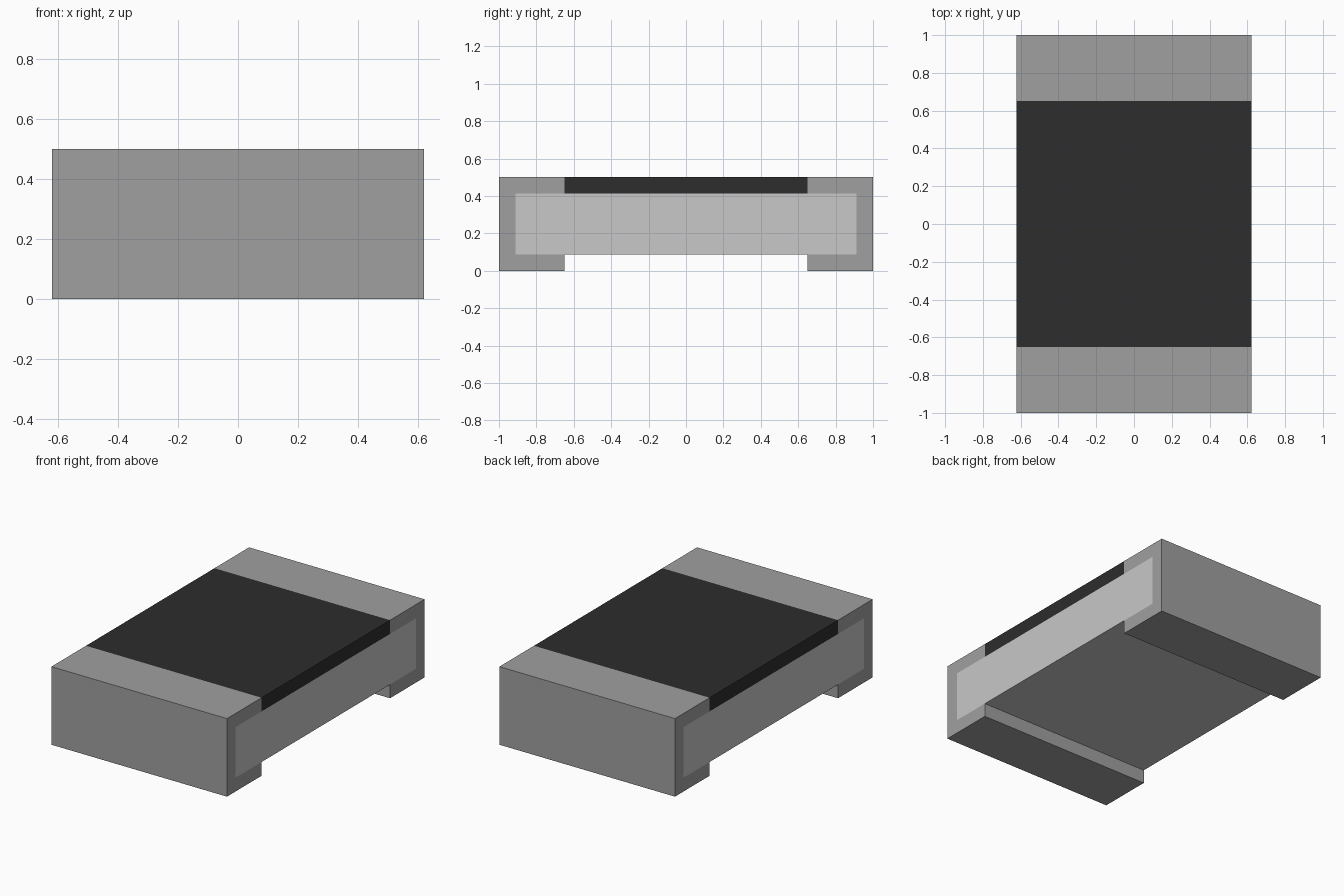
import bpy
import bmesh

HALF_W = 0.622            # half width in x
END, LIP = 1.0, 0.65      # outer end and inner lip edge in y
HEIGHT, WALL = 0.5, 0.088 # total height and metal thickness

cube = bpy.data.objects.get("Cube")
if cube:
    bpy.data.objects.remove(cube, do_unlink=True)


def material(name, value):
    mat = bpy.data.materials.new(name)
    mat.use_nodes = True
    colour = (value, value, value, 1)
    mat.diffuse_color = colour
    mat.node_tree.nodes["Principled BSDF"].inputs["Base Color"].default_value = colour
    return mat


def extrude_profile(name, points, mat):
    """Extrude a (y, z) outline across the full width."""
    bm = bmesh.new()
    face = bm.faces.new([bm.verts.new((-HALF_W, y, z)) for y, z in points])
    result = bmesh.ops.extrude_face_region(bm, geom=[face])
    moved = [v for v in result["geom"] if isinstance(v, bmesh.types.BMVert)]
    bmesh.ops.translate(bm, verts=moved, vec=(2 * HALF_W, 0, 0))
    bmesh.ops.recalc_face_normals(bm, faces=bm.faces)
    mesh = bpy.data.meshes.new(name)
    bm.to_mesh(mesh)
    bm.free()
    mesh.materials.append(mat)
    obj = bpy.data.objects.new(name, mesh)
    bpy.context.collection.objects.link(obj)
    return obj


def rectangle(y, low, high):
    return [(-y, low), (y, low), (y, high), (-y, high)]


metal = material("terminal grey", 0.352)
ceramic = material("ceramic light grey", 0.578)
coating = material("coating black", 0.026)

# Ceramic core and the dark coating lying on it between the terminals
inner = END - WALL
top = HEIGHT - WALL
extrude_profile("ceramic_body", rectangle(inner, WALL, top), ceramic)
extrude_profile("top_coating", rectangle(LIP, top, HEIGHT), coating)

# C-shaped metal caps wrapping both ends
c_shape = [(LIP, 0), (END, 0), (END, HEIGHT), (LIP, HEIGHT),
           (LIP, top), (inner, top), (inner, WALL), (LIP, WALL)]
for name, side in (("front_terminal", -1), ("back_terminal", 1)):
    extrude_profile(name, [(side * y, z) for y, z in c_shape], metal)
